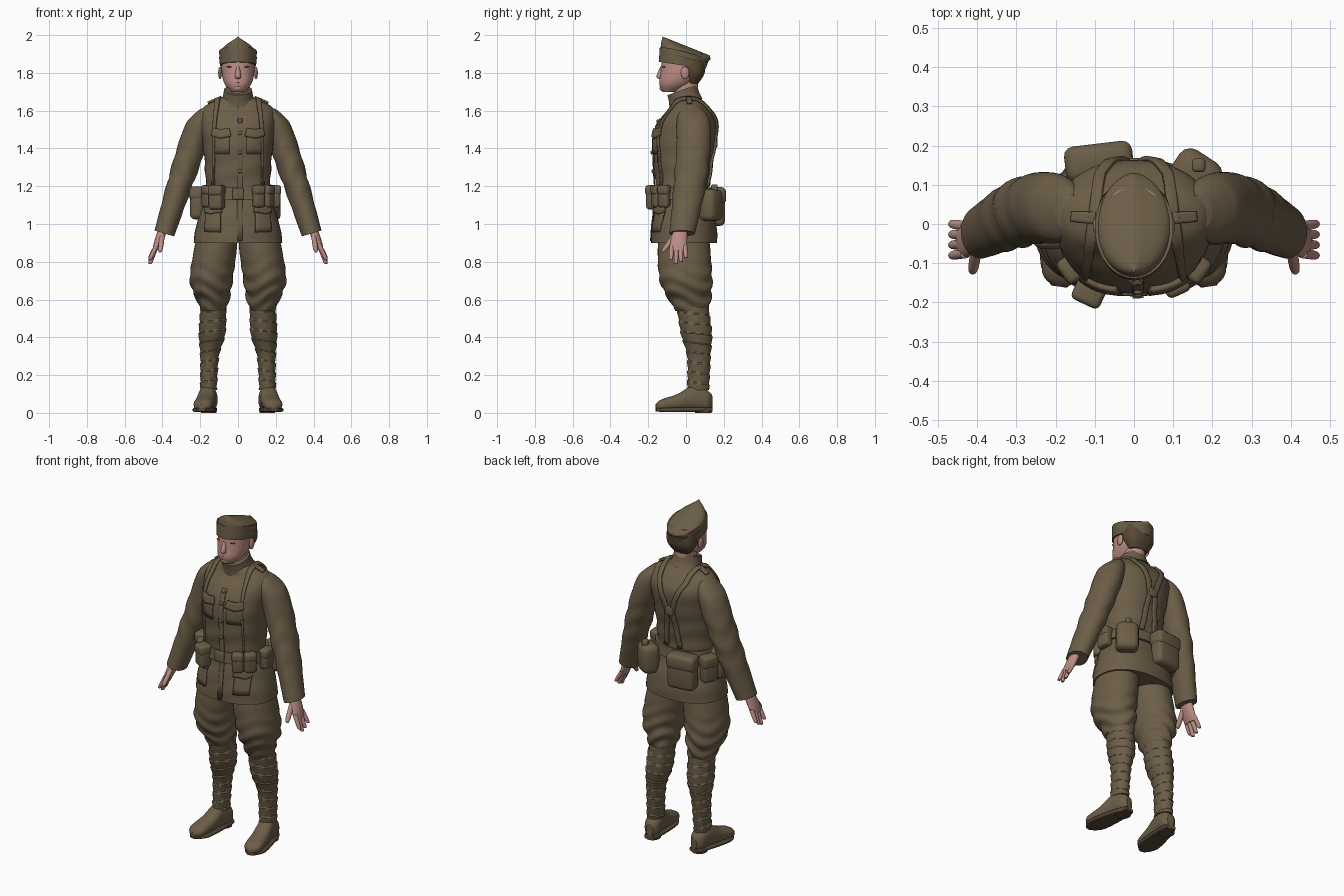
import bpy, bmesh, math
from mathutils import Vector, Matrix
from mathutils.bvhtree import BVHTree

if "Cube" in bpy.data.objects:
    bpy.data.objects.remove(bpy.data.objects["Cube"], do_unlink=True)


def material(name, *rgb):
    mat = bpy.data.materials.new(name)
    mat.use_nodes = True
    mat.diffuse_color = (*rgb, 1)
    shader = next(n for n in mat.node_tree.nodes if n.type == "BSDF_PRINCIPLED")
    shader.inputs["Base Color"].default_value = (*rgb, 1)
    return mat


KHAKI = material("khaki wool", .15, .112, .064)
SKIN = material("skin", .5, .27, .23)
LIP = material("lips", .4, .19, .165)
HAIR = material("brown hair", .1, .066, .036)
LEATHER = material("brown leather", .09, .066, .038)
DARK = material("dark eyes", .05, .037, .022)


def finish(name, bm, mat, mirror=False):
    """Turn a bmesh into a smooth object, optionally mirrored across x."""
    bmesh.ops.recalc_face_normals(bm, faces=bm.faces[:])
    mesh = bpy.data.meshes.new(name)
    for face in bm.faces:
        face.smooth = True
    bm.to_mesh(mesh)
    bm.free()
    mesh.set_sharp_from_angle(angle=math.radians(40))
    mesh.materials.append(mat)
    obj = bpy.data.objects.new(name, mesh)
    bpy.context.collection.objects.link(obj)
    if mirror:
        obj.modifiers.new("mirror", "MIRROR").use_mirror_merge = False
    return obj


def ring(z, wide, deep, x=0, y=0, tilt=0, roll=0):
    """One cross-section: height, half width, half depth, centre and slopes."""
    return Vector((x, y, z, wide, deep, tilt, roll))


def skin_rows(bm, rows, closed):
    for low, high in zip(rows, rows[1:]):
        for k in range(len(low) if closed else len(low) - 1):
            n = (k + 1) % len(low)
            bm.faces.new((low[k], low[n], high[n], high[k]))


def loft(name, rings, mat=KHAKI, mirror=False, power=2, steps=4, place=None, fold=None):
    """Smooth skin through a stack of superellipse rings."""
    bm = bmesh.new()
    rows, sides, last = [], 40, len(rings) - 1
    for i in range(last * steps + 1):
        k = min(i // steps, last - 1)
        t = i / steps - k
        a, b = rings[k], rings[k + 1]
        leave = (b - rings[max(k - 1, 0)]) / 2
        arrive = (rings[min(k + 2, last)] - a) / 2
        ease = t * t * (3 - 2 * t)
        x, y, z, wide, deep, tilt, roll = a.lerp(b, ease) + (leave * (1 - t) - arrive * t) * t * (1 - t)
        row = []
        for angle in (math.tau * s / sides for s in range(sides)):
            c, s = math.cos(angle), math.sin(angle)
            grow = fold(angle, z) if fold else 0
            dx = (wide + grow) * math.copysign(abs(c) ** (2 / power), c)
            dy = (deep + grow) * math.copysign(abs(s) ** (2 / power), s)
            row.append(bm.verts.new((x + dx, y + dy, z + tilt * dy + roll * dx)))
        rows.append(row)
    skin_rows(bm, rows, True)
    bm.faces.new(rows[0])
    bm.faces.new(rows[-1])
    if place:
        bm.transform(place)
    return finish(name, bm, mat, mirror)


def blob(name, loc, size, mat=SKIN, mirror=False):
    bm = bmesh.new()
    shape = Matrix.Translation(loc) @ Matrix.Diagonal((*size, 1))
    bmesh.ops.create_uvsphere(bm, u_segments=16, v_segments=10, radius=1, matrix=shape)
    finish(name, bm, mat, mirror)


def box(name, loc, size, yaw=0, bevel=.01, mirror=False):
    bm = bmesh.new()
    bmesh.ops.create_cube(bm, size=1, matrix=Matrix.Diagonal((*size, 1)))
    bmesh.ops.bevel(bm, geom=bm.edges[:], offset=min(bevel, min(size) / 3), segments=3, affect="EDGES", profile=.5)
    bm.transform(Matrix.Translation(loc) @ Matrix.Rotation(yaw, 4, "Z"))
    finish(name, bm, KHAKI, mirror)


def creases(amount, rate, middle, reach, twist=2):
    """Rule for wrinkles that fade away from a middle height."""
    def fold(angle, z):
        fade = max(0, 1 - abs(z - middle) / reach)
        return amount * fade * math.sin(z * rate + twist * math.sin(angle * 2))
    return fold


# Tunic body
tunic = loft("tunic_body", [
    ring(z=.9, wide=.235, deep=.175, y=-.01), ring(z=1, wide=.22, deep=.17, y=-.01),
    ring(z=1.15, wide=.175, deep=.14, y=-.02), ring(z=1.3, wide=.175, deep=.15, y=-.02),
    ring(z=1.45, wide=.19, deep=.165, y=-.01), ring(z=1.55, wide=.2, deep=.15, y=.01),
    ring(z=1.62, wide=.18, deep=.1, y=.015), ring(z=1.67, wide=.08, deep=.07)],
    power=2.25, steps=8, fold=creases(.003, 55, middle=1.2, reach=.4))
body = bmesh.new()
body.from_mesh(tunic.data)
TREE = BVHTree.FromBMesh(body)
body.free()


def front(x, z):
    return Vector((x, -.3, z))


def back(x, z):
    return Vector((x, .3, z))


def snap(point):
    """Project a point inward onto the tunic: surface point and outward normal."""
    aim = Vector((max(-.12, min(.12, point.x)), .01, min(point.z, 1.5)))
    loc, normal, _, _ = TREE.ray_cast(point, (aim - point).normalized())
    if loc is None:
        loc, normal, _, _ = TREE.find_nearest(point)
    return loc, normal if normal.dot(point - aim) > 0 else -normal


def strip(name, path, half, lift=.006, mirror=True):
    """A flat band of cloth or webbing that hugs the tunic along a path."""
    pts = [a.lerp(b, s / 8) for a, b in zip(path, path[1:]) for s in range(8)] + [path[-1]]
    bm, rows = bmesh.new(), []
    for i, point in enumerate(pts):
        run = pts[min(i + 1, len(pts) - 1)] - pts[max(i - 1, 0)]
        across = run.cross(snap(point)[1]).normalized() * half
        hits = [snap(point + across * k / 2) for k in range(-2, 3)]
        centre = hits[2][1]
        rows.append([bm.verts.new(loc + centre * lift) for loc, _ in hits])
    skin_rows(bm, rows, False)
    band = finish(name, bm, KHAKI, mirror)
    solid = band.modifiers.new("thickness", "SOLIDIFY")
    solid.thickness, solid.offset = lift * 2, 0


def pouch(name, spot, wide, deep, tall, mirror=False, bevel=.015, flap=True, turn=1):
    """A bag standing against the tunic, with a closing flap."""
    loc, normal = snap(spot)
    out = Vector((normal.x * turn, normal.y, 0)).normalized()
    yaw = math.atan2(out.y, out.x) + math.pi / 2
    centre = loc + out * deep * .45
    box(name, centre, (wide, deep, tall), yaw, bevel, mirror)
    if flap:
        lid = centre + Vector((0, 0, tall * .3))
        box(name + "_flap", lid, (wide * 1.06, deep * 1.15, tall * .45), yaw, bevel, mirror)


# Tunic details
strip("front_placket", [front(.01, .91), front(.01, 1.62)], half=.014, lift=.003, mirror=False)
strip("chest_pockets", [front(.045, 1.43), front(.14, 1.43)], half=.06, lift=.003)
strip("chest_flaps", [front(.04, 1.485), front(.09, 1.475), front(.145, 1.49)], half=.024, lift=.007)
strip("skirt_pockets", [front(.09, 1.02), front(.235, 1.02)], half=.066, lift=.005)
strip("skirt_flaps", [front(.085, 1.08), front(.16, 1.07), front(.24, 1.08)], half=.02, lift=.009)
strip("shoulder_tabs", [Vector((.095, .02, 1.8)), Vector((.2, .03, 1.8))], half=.028)
for step in range(4):
    loc, normal = snap(front(.01, 1.28 + step / 10))
    blob("front_button", loc + normal * .006, (.011, .007, .011), KHAKI)
loft("collar", [ring(z=1.64, wide=.1, deep=.088, tilt=.25), ring(z=1.67, wide=.082, deep=.08, y=-.01, tilt=.33),
                ring(z=1.71, wide=.074, deep=.078, y=-.02, tilt=.36)])

# Sleeves
loft("sleeves", [
    ring(z=.95, wide=.052, deep=.068, x=.39, y=-.02, roll=.3), ring(z=1.2, wide=.063, deep=.085, x=.312, y=.02, roll=.3),
    ring(z=1.4, wide=.07, deep=.09, x=.247, y=.04, roll=.3), ring(z=1.52, wide=.07, deep=.09, x=.206, y=.04, roll=.15),
    ring(z=1.58, wide=.062, deep=.076, x=.182, y=.035, roll=-.15),
    ring(z=1.618, wide=.035, deep=.045, x=.165, y=.03, roll=-.25)],
    mirror=True, steps=8, fold=creases(.004, 50, middle=1.25, reach=.25))

# Hands
loft("palms", [ring(z=.99, wide=.026, deep=.036, x=.39, y=-.025), ring(z=.91, wide=.023, deep=.044, x=.42, y=-.038),
               ring(z=.86, wide=.014, deep=.044, x=.44, y=-.042)], SKIN, mirror=True)
for number, tip in enumerate((.81, .79, .8, .82)):
    spread = (number - 1.5) * .023
    loft("finger", [ring(z=.89, wide=.013, deep=.013, x=.43, y=spread - .04),
                    ring(z=tip + .01, wide=.011, deep=.011, x=.462, y=spread * 1.15 - .04),
                    ring(z=tip, wide=.004, deep=.004, x=.465, y=spread * 1.15 - .04)], SKIN, mirror=True)
loft("thumbs", [ring(z=.95, wide=.014, deep=.02, x=.4, y=-.05), ring(z=.87, wide=.013, deep=.015, x=.41, y=-.11),
                ring(z=.85, wide=.005, deep=.005, x=.413, y=-.12)], SKIN, mirror=True)

# Breeches, gathered at the knee
loft("breeches", [
    ring(z=.54, wide=.065, deep=.085, x=.13, y=.03), ring(z=.6, wide=.085, deep=.11, x=.133, y=.02),
    ring(z=.7, wide=.112, deep=.138, x=.142), ring(z=.85, wide=.114, deep=.14, x=.122, y=-.01),
    ring(z=.95, wide=.105, deep=.13, x=.108, y=-.01)],
    mirror=True, steps=12, fold=creases(.007, 75, middle=.63, reach=.22, twist=3))


def wrap(angle, z):
    """Overlapping spiral turns."""
    return .007 * ((z * 19 + angle / math.tau) % 1) - .003


# Leg wraps
loft("leg_wraps", [
    ring(z=.12, wide=.043, deep=.057, x=.156, y=.064), ring(z=.3, wide=.049, deep=.062, x=.15, y=.068),
    ring(z=.42, wide=.07, deep=.082, x=.137, y=.055), ring(z=.57, wide=.067, deep=.084, x=.13, y=.034)],
    mirror=True, steps=26, fold=wrap)

# Boots: local x runs across, y up and z from heel to toe
along = Vector((.15, -1, 0)).normalized()
up = Vector((0, 0, 1))
foot = Matrix((up.cross(along), up, along)).transposed().to_4x4()
foot.translation = (.147, .137, 0)
loft("boots", [ring(z=0, wide=.02, deep=.035, y=.06), ring(z=.03, wide=.044, deep=.055, y=.068),
               ring(z=.1, wide=.046, deep=.066, y=.08), ring(z=.18, wide=.05, deep=.044, y=.057),
               ring(z=.27, wide=.048, deep=.029, y=.042), ring(z=.3, wide=.015, deep=.012, y=.034)],
     mirror=True, power=2.4, place=foot)
loft("soles", [ring(z=0, wide=.03, deep=.012, y=.018), ring(z=.05, wide=.045, deep=.012, y=.018),
               ring(z=.23, wide=.06, deep=.012, y=.016), ring(z=.3, wide=.02, deep=.01, y=.018)],
     LEATHER, mirror=True, power=4, place=foot)
loft("heels", [ring(z=height, wide=.042, deep=.044, x=.155, y=.092) for height in (0, .025)], LEATHER, mirror=True)

# Neck and head
loft("neck", [ring(z=height, wide=.058, deep=.064) for height in (1.64, 1.79)], SKIN)
loft("head", [ring(z=1.7, wide=.034, deep=.04, y=-.085), ring(z=1.74, wide=.07, deep=.085, y=-.056),
              ring(z=1.8, wide=.086, deep=.11, y=-.025), ring(z=1.9, wide=.085, deep=.11, y=-.015)], SKIN, power=2.2)
loft("hair", [ring(z=1.745, wide=.055, deep=.03, y=.036), ring(z=1.8, wide=.088, deep=.064, y=.035),
              ring(z=1.88, wide=.09, deep=.08, y=.02)], HAIR, power=2.4)
loft("nose", [ring(z=1.768, wide=.01, deep=.008, y=-.132), ring(z=1.782, wide=.016, deep=.02, y=-.137),
              ring(z=1.835, wide=.009, deep=.012, y=-.122)], SKIN)
blob("ears", (.095, -.005, 1.8), (.01, .022, .033), mirror=True)
blob("chin", (0, -.118, 1.72), (.026, .022, .019))
blob("brows", (.035, -.114, 1.832), (.026, .012, .004), HAIR, mirror=True)
blob("eyes", (.034, -.115, 1.815), (.012, .008, .005), DARK, mirror=True)
blob("mouth", (0, -.132, 1.75), (.024, .01, .006), LIP)

# Folded field cap with crossed turn-up
loft("cap_crown", [ring(z=1.842, wide=.094, deep=.122, y=-.02, tilt=-.15), ring(z=1.89, wide=.098, deep=.126, y=-.01, tilt=-.25),
                   ring(z=1.92, wide=.08, deep=.13, tilt=-.36), ring(z=1.943, wide=.012, deep=.124, tilt=-.4)])
loft("cap_turn_up", [ring(z=1.84, wide=.096, deep=.124, y=-.02, tilt=-.15),
                     ring(z=1.897, wide=.1, deep=.129, y=-.01, tilt=-.27, roll=.16)], mirror=True)

# Belt and braces
loft("belt", [ring(z=1.13, wide=.193, deep=.157, y=-.02), ring(z=1.193, wide=.185, deep=.15, y=-.02)], power=2.25)
box("belt_buckle", (0, -.175, 1.16), (.06, .018, .062))
shoulder = [Vector((.12, -.22, 1.68)), Vector((.1, .02, 1.8)), Vector((.085, .22, 1.68))]
strip("braces", [front(.135, 1.2), front(.13, 1.45), *shoulder, back(.018, 1.43), back(.045, 1.2)], half=.014)
box("brace_joint", (0, .158, 1.43), (.055, .02, .05))

# Belt pouches and bags
pouch("left_front_pouch", front(.1, 1.145), wide=.062, deep=.045, tall=.115)
pouch("right_front_pouch", front(-.1, 1.14), wide=.075, deep=.065, tall=.125)
pouch("side_pouches", front(.19, 1.145), wide=.065, deep=.045, tall=.115, mirror=True)
pouch("left_hip_pouch", Vector((.3, -.06, 1.145)), wide=.08, deep=.05, tall=.115)
pouch("right_hip_case", Vector((-.3, -.07, 1.11)), wide=.09, deep=.075, tall=.17, bevel=.025)
pouch("right_rear_case", Vector((-.28, .14, 1.1)), wide=.09, deep=.06, tall=.15)
pouch("haversack", back(-.085, 1.09), wide=.165, deep=.08, tall=.2, bevel=.025, turn=.4)
pouch("canteen", back(.17, 1.1), wide=.125, deep=.1, tall=.17, bevel=.034, flap=False)
box("canteen_neck", (.165, .15, 1.19), (.035, .035, .04))
